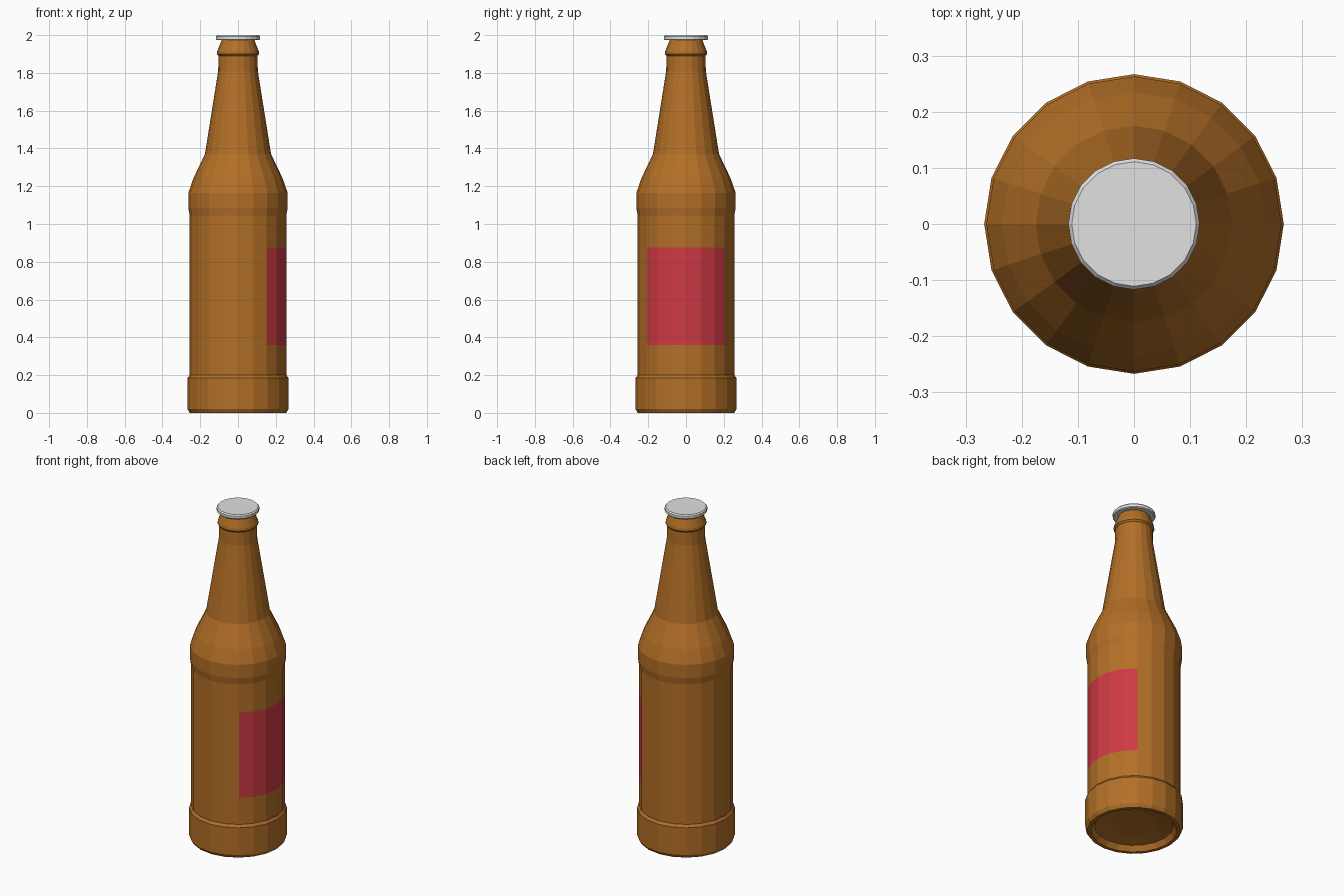
import bpy
import bmesh
from math import cos, sin, tau, degrees, atan2

SIDES = 20

if "Cube" in bpy.data.objects:
    bpy.data.objects.remove(bpy.data.objects["Cube"], do_unlink=True)


def make_material(name, color):
    mat = bpy.data.materials.new(name)
    mat.use_nodes = True
    mat.diffuse_color = color
    bsdf = next(n for n in mat.node_tree.nodes if n.type == "BSDF_PRINCIPLED")
    bsdf.inputs["Base Color"].default_value = color
    return mat


def lathe(name, profile, materials):
    """Spin a bottom-to-top (radius, height) profile around z, closing both ends."""
    bm = bmesh.new()
    rings = []
    for radius, z in profile:
        rings.append([bm.verts.new((radius * cos(tau * i / SIDES),
                                    radius * sin(tau * i / SIDES), z))
                      for i in range(SIDES)])
    for low, high in zip(rings, rings[1:]):
        for i in range(SIDES):
            j = (i + 1) % SIDES
            bm.faces.new((low[i], low[j], high[j], high[i]))
    bm.faces.new(rings[0][::-1])
    bm.faces.new(rings[-1])
    bmesh.ops.recalc_face_normals(bm, faces=bm.faces)
    mesh = bpy.data.meshes.new(name)
    bm.to_mesh(mesh)
    bm.free()
    for mat in materials:
        mesh.materials.append(mat)
    obj = bpy.data.objects.new(name, mesh)
    bpy.context.collection.objects.link(obj)
    return obj


amber = make_material("amber_glass", (0.45, 0.16, 0.02, 1))
red = make_material("red_label", (0.62, 0.042, 0.058, 1))
silver = make_material("silver_cap", (0.75, 0.75, 0.75, 1))

LABEL_LOW, LABEL_HIGH = 0.36, 0.875

bottle = lathe("bottle", [
    # hollow underside and foot
    (0.13, 0.045), (0.215, 0.03), (0.235, 0.0), (0.255, 0.0),
    # heel band
    (0.267, 0.02), (0.267, 0.185), (0.256, 0.2),
    # straight body with label rows
    (0.256, LABEL_LOW), (0.256, LABEL_HIGH), (0.256, 1.045),
    # shoulder band and shoulder
    (0.263, 1.085), (0.263, 1.165), (0.235, 1.245), (0.175, 1.37),
    # neck
    (0.105, 1.81), (0.103, 1.89),
    # lip
    (0.112, 1.9), (0.11, 1.915), (0.086, 1.975),
], [amber, red])

# Label panel: the six body faces centred on +x
for face in bottle.data.polygons:
    c = face.center
    if LABEL_LOW < c.z < LABEL_HIGH and abs(degrees(atan2(c.y, c.x))) < 54:
        face.material_index = 1

lathe("bottle_cap", [(0.113, 1.973), (0.117, 1.978), (0.117, 1.993), (0.111, 2.0)],
      [silver])
